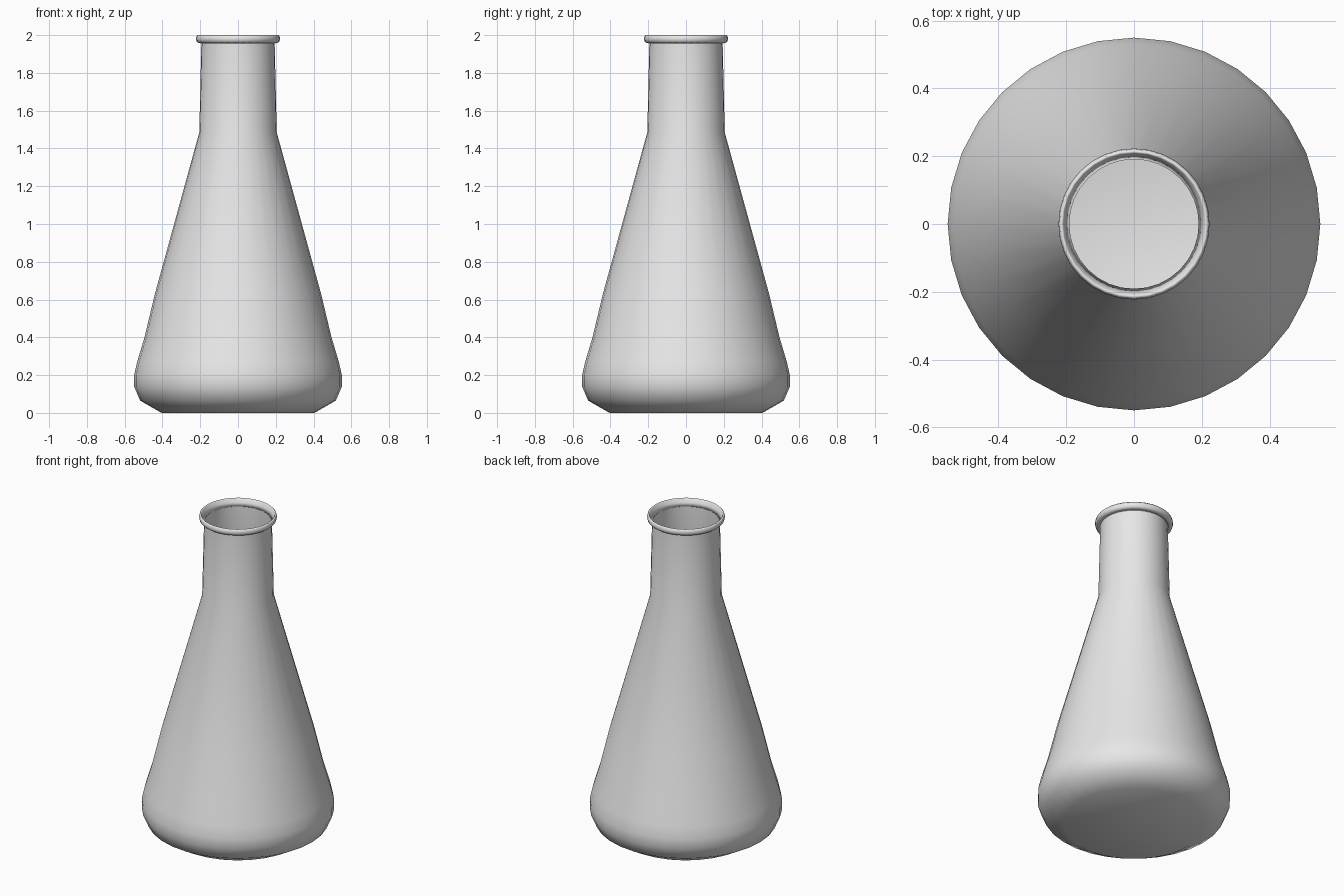
import bpy
import bmesh
from math import tau
from mathutils import Vector

cube = bpy.data.objects.get("Cube")
if cube:
    bpy.data.objects.remove(cube, do_unlink=True)

SIDES = 32

# Single plain material
grey = bpy.data.materials.new("plain_grey")
grey.use_nodes = True
colour = (0.8, 0.8, 0.8, 1)
grey.diffuse_color = colour
grey.node_tree.nodes["Principled BSDF"].inputs["Base Color"].default_value = colour


def lathe(name, profile, closed=False, capped=False):
    """Spin a (radius, height) profile around z."""
    bm = bmesh.new()
    verts = [bm.verts.new((r, 0, z)) for r, z in profile]
    edges = [bm.edges.new(pair) for pair in zip(verts, verts[1:])]
    if closed:
        edges.append(bm.edges.new((verts[-1], verts[0])))
    bmesh.ops.spin(bm, geom=verts + edges, cent=(0, 0, 0), axis=(0, 0, 1),
                   angle=tau, steps=SIDES)
    bmesh.ops.remove_doubles(bm, verts=bm.verts[:], dist=0.0001)
    if capped:
        low = min(v.co.z for v in bm.verts)
        ring = [e for e in bm.edges if all(v.co.z < low + 0.001 for v in e.verts)]
        bmesh.ops.contextual_create(bm, geom=ring)
    bmesh.ops.recalc_face_normals(bm, faces=bm.faces[:])
    if capped:
        # Open vessel: make sure the walls face outward
        base = min(bm.faces, key=lambda f: f.calc_center_median().z)
        if base.normal.dot(Vector((0, 0, 1))) > 0:
            bmesh.ops.reverse_faces(bm, faces=bm.faces[:])
    for face in bm.faces:
        face.smooth = True
    mesh = bpy.data.meshes.new(name)
    bm.to_mesh(mesh)
    bm.free()
    mesh.materials.append(grey)
    obj = bpy.data.objects.new(name, mesh)
    bpy.context.collection.objects.link(obj)
    return obj


# Conical vessel with rounded foot and straight neck
lathe("flask_body", [
    (0.405, 0), (0.518, 0.065), (0.55, 0.14), (0.55, 0.2), (0.534, 0.27),
    (0.495, 0.4), (0.44, 0.63), (0.205, 1.485), (0.194, 1.96),
], capped=True)

# Rolled lip around the mouth
lathe("flask_lip", [
    (0.191, 1.955), (0.212, 1.96), (0.22, 1.967), (0.223, 1.98),
    (0.22, 1.994), (0.214, 2), (0.209, 1.996), (0.203, 1.975),
], closed=True)
